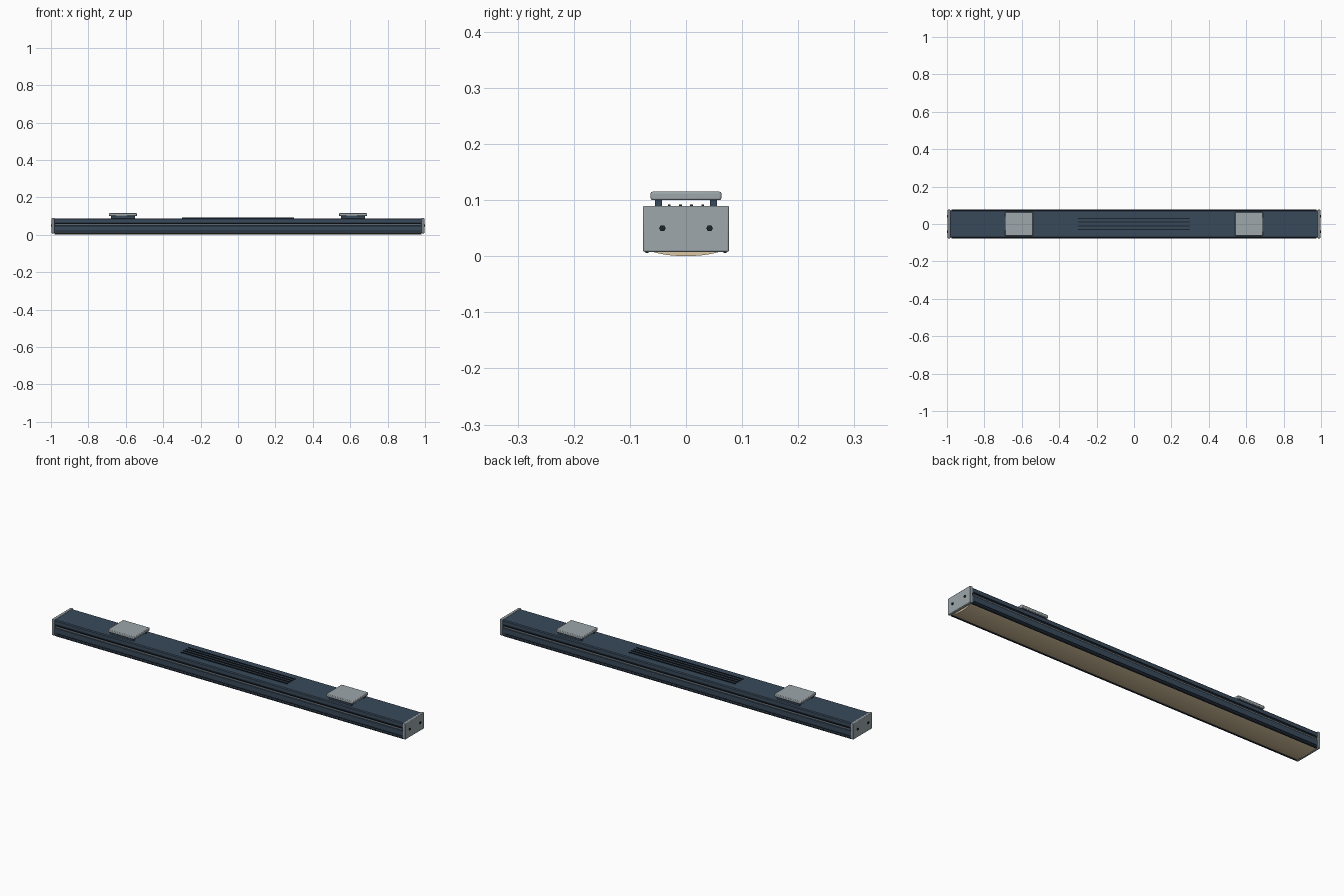
import bpy, bmesh, math

if "Cube" in bpy.data.objects:
    bpy.data.objects.remove(bpy.data.objects["Cube"], do_unlink=True)


def material(name, r, g, b):
    m = bpy.data.materials.new(name)
    m.use_nodes = True
    m.diffuse_color = (r, g, b, 1)
    m.node_tree.nodes["Principled BSDF"].inputs["Base Color"].default_value = (r, g, b, 1)
    return m


navy = material("navy paint", 0.04, 0.068, 0.105)
dark = material("dark trim", 0.012, 0.018, 0.028)
grey = material("grey metal", 0.34, 0.385, 0.41)
cream = material("warm diffuser", 0.72, 0.58, 0.36)


def finish(name, bm, mat, bevel=0, segments=2):
    bmesh.ops.recalc_face_normals(bm, faces=bm.faces)
    me = bpy.data.meshes.new(name)
    bm.to_mesh(me)
    bm.free()
    ob = bpy.data.objects.new(name, me)
    bpy.context.collection.objects.link(ob)
    me.materials.append(mat)
    if bevel:
        mod = ob.modifiers.new("soft edges", "BEVEL")
        mod.width, mod.segments = bevel, segments
    bpy.ops.object.select_all(action="DESELECT")
    ob.select_set(True)
    bpy.context.view_layer.objects.active = ob
    bpy.ops.object.shade_smooth_by_angle(angle=math.radians(35))
    return ob


def box(name, centre, size, mat, bevel=0):
    bm = bmesh.new()
    bmesh.ops.create_cube(bm, size=1)
    bmesh.ops.scale(bm, vec=size, verts=bm.verts)
    bmesh.ops.translate(bm, vec=centre, verts=bm.verts)
    return finish(name, bm, mat, bevel)


def extrude_x(name, outline, half, mat):
    """Sweep a closed (y, z) outline along the length."""
    bm = bmesh.new()
    face = bm.faces.new([bm.verts.new((-half, y, z)) for y, z in outline])
    new = bmesh.ops.extrude_face_region(bm, geom=[face])["geom"]
    verts = [v for v in new if isinstance(v, bmesh.types.BMVert)]
    bmesh.ops.translate(bm, vec=(2 * half, 0, 0), verts=verts)
    return finish(name, bm, mat)


# Extruded housing with a shallow groove along each side
side = [(0.070, 0.010), (0.073, 0.013), (0.073, 0.047), (0.070, 0.049),
        (0.070, 0.058), (0.073, 0.060), (0.073, 0.084), (0.069, 0.088)]
extrude_x("housing", side + [(-y, z) for y, z in reversed(side)], 0.985, navy)

# Bowed diffuser underneath
arc = [(0.066 * t / 8, 0.0005 + 0.0095 * abs(t / 8) ** 2.4) for t in range(-8, 9)]
extrude_x("diffuser", arc + [(0.066, 0.014), (-0.066, 0.014)], 0.98, cream)

# Ribs, light strips and lower lips on both long sides
for s, label in ((-1, "front"), (1, "back")):
    box(label + "_rib", (0, s * 0.074, 0.063), (1.95, 0.006, 0.005), dark)
    box(label + "_strip", (0, s * 0.0705, 0.053), (1.95, 0.003, 0.004), grey)
    box(label + "_lower_rib", (0, s * 0.073, 0.020), (1.95, 0.004, 0.004), dark)
    box(label + "_lower_lip", (0, s * 0.0695, 0.010), (1.96, 0.005, 0.008), dark)

# Cooling fins on top
for i, y in enumerate((-0.03, -0.01, 0.01, 0.03)):
    box(f"cooling_fin_{i + 1}", (0, y, 0.0895), (0.6, 0.005, 0.005), dark)

for s, label in ((-1, "right"), (1, "left")):
    # End cap with two hexagonal screws
    box(label + "_end_cap", (s * 0.989, 0, 0.049), (0.014, 0.153, 0.082), grey, 0.0025)
    for y, pos in ((-0.042, "front"), (0.042, "back")):
        bm = bmesh.new()
        bmesh.ops.create_cone(bm, cap_ends=True, segments=6, radius1=0.006,
                              radius2=0.006, depth=0.008)
        for v in bm.verts:
            x, yy, z = v.co
            v.co = (s * 0.996 + z, y + yy, 0.05 + x)
        finish(f"{label}_{pos}_screw", bm, dark)
    # Mounting bracket: plate on two feet
    box(label + "_bracket_plate", (s * 0.615, 0, 0.1075), (0.15, 0.126, 0.015), grey, 0.003)
    for y, pos in ((-0.049, "front"), (0.049, "back")):
        box(f"{label}_{pos}_bracket_foot", (s * 0.615, y, 0.094), (0.128, 0.012, 0.014), navy)
